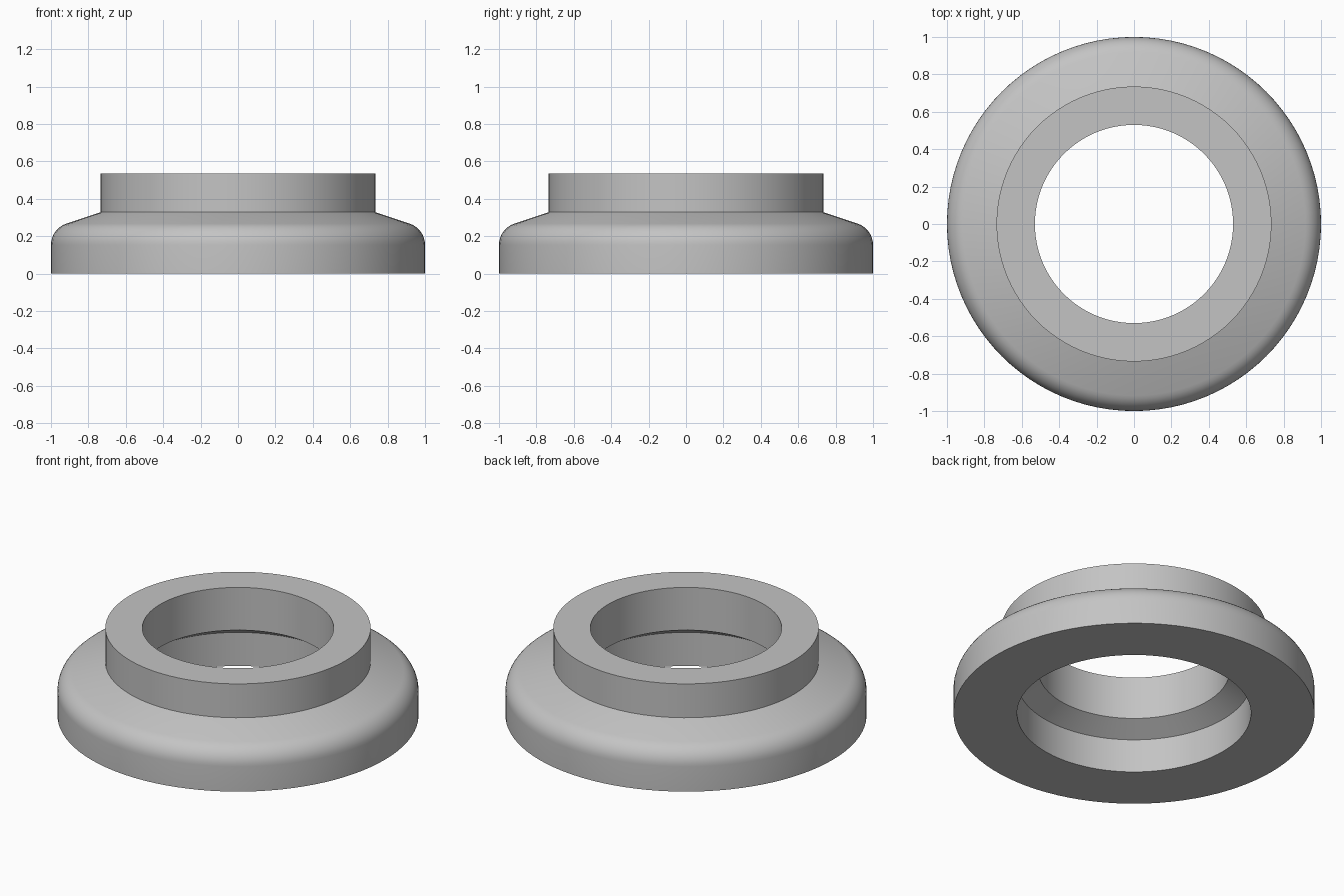
import bpy, bmesh, math
from mathutils import Vector

if "Cube" in bpy.data.objects:
    bpy.data.objects.remove(bpy.data.objects["Cube"])

SEGMENTS = 96
FILLET = 0.12
SHOULDER_ANGLE = math.radians(71.8)
STEPS = 8

# Rounded shoulder between the outer wall and the sloped top
shoulder = []
for i in range(STEPS + 1):
    a = SHOULDER_ANGLE * i / STEPS
    shoulder.append((1 - FILLET + FILLET * math.cos(a), 0.153 + FILLET * math.sin(a)))

# Closed cross-section (radius, height): base, shoulder, collar, stepped bore
profile = [(0.648, 0), (1, 0)] + shoulder + [
    (0.735, 0.328), (0.735, 0.535),
    (0.53, 0.535), (0.53, 0.274), (0.648, 0.205)]

# Revolve the cross-section
bm = bmesh.new()
rings = []
for i in range(SEGMENTS):
    a = math.tau * i / SEGMENTS
    rings.append([bm.verts.new(Vector((r * math.cos(a), r * math.sin(a), z))) for r, z in profile])
for i, ring in enumerate(rings):
    following = rings[(i + 1) % SEGMENTS]
    for j in range(len(profile)):
        k = (j + 1) % len(profile)
        bm.faces.new((ring[j], following[j], following[k], ring[k]))
bmesh.ops.recalc_face_normals(bm, faces=bm.faces)
mesh = bpy.data.meshes.new("flanged_ring")
bm.to_mesh(mesh)
bm.free()
ring_object = bpy.data.objects.new("flanged_ring", mesh)
bpy.context.collection.objects.link(ring_object)

# Plain grey material
grey = bpy.data.materials.new("light_grey")
grey.use_nodes = True
colour = (0.55, 0.55, 0.55, 1)
grey.diffuse_color = colour
grey.node_tree.nodes["Principled BSDF"].inputs["Base Color"].default_value = colour
mesh.materials.append(grey)

# Smooth the round walls, keep the rims crisp
bpy.ops.object.select_all(action="DESELECT")
ring_object.select_set(True)
bpy.context.view_layer.objects.active = ring_object
bpy.ops.object.shade_smooth_by_angle(angle=math.radians(15))
